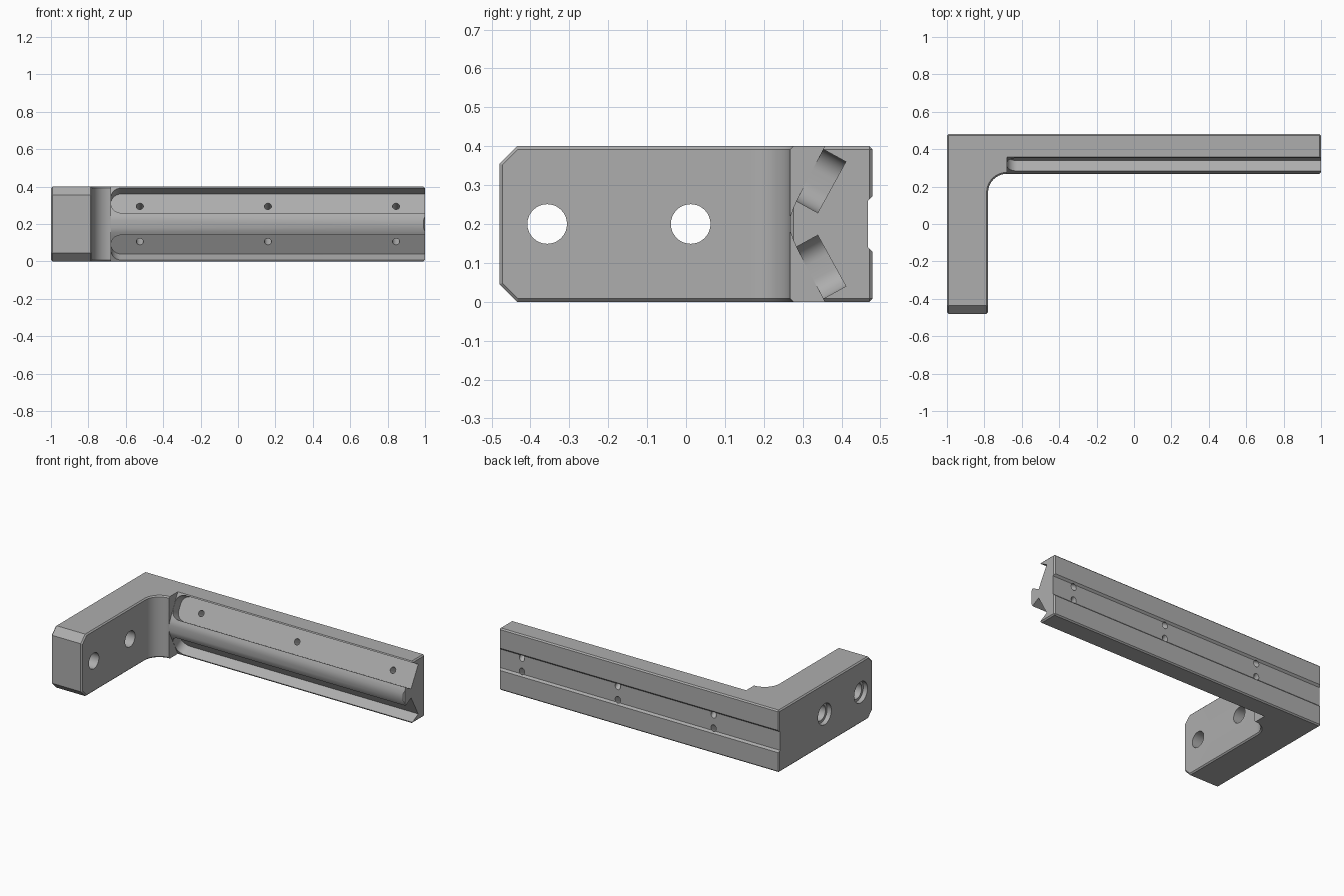
import bpy, bmesh, math
from mathutils import Vector

cube = bpy.data.objects.get("Cube")
if cube:
    bpy.data.objects.remove(cube, do_unlink=True)

grey = bpy.data.materials.new("machined grey")
grey.use_nodes = True
colour = (0.42, 0.42, 0.42, 1)
grey.diffuse_color = colour
grey.node_tree.nodes["Principled BSDF"].inputs["Base Color"].default_value = colour

MID = 0.2           # mid height
FRONT = 0.268       # front of the long arm
START = -0.68       # where the rail begins
ACROSS = Vector((0, 0.482, 0.876))   # across the upper slot floor
OUT = Vector((0, -0.876, 0.482))     # out of the upper slot
FLOOR = Vector((0, 0.375, 0.2945))   # centre of the upper slot floor


def prism(name, points, sweep):
    """Solid made by sweeping a flat outline along a vector."""
    bm = bmesh.new()
    face = bm.faces.new([bm.verts.new(p) for p in points])
    new = bmesh.ops.extrude_face_region(bm, geom=[face])["geom"]
    bmesh.ops.translate(bm, vec=sweep, verts=[v for v in new if isinstance(v, bmesh.types.BMVert)])
    bmesh.ops.recalc_face_normals(bm, faces=bm.faces)
    mesh = bpy.data.meshes.new(name)
    bm.to_mesh(mesh)
    bm.free()
    obj = bpy.data.objects.new(name, mesh)
    bpy.context.collection.objects.link(obj)
    mesh.materials.append(grey)
    return obj


def arc(cx, cy, r, start, end, n=10):
    return [(cx + r * math.cos(a), cy + r * math.sin(a))
            for a in (math.radians(start + (end - start) * i / n) for i in range(n + 1))]


def apply(obj, mod):
    bpy.ops.object.select_all(action="DESELECT")
    obj.select_set(True)
    bpy.context.view_layer.objects.active = obj
    bpy.ops.object.modifier_apply(modifier=mod.name)


def cut(obj, cutter):
    mod = obj.modifiers.new("cut", "BOOLEAN")
    mod.operation = "DIFFERENCE"
    mod.solver = "EXACT"
    mod.object = cutter
    apply(obj, mod)
    bpy.data.objects.remove(cutter, do_unlink=True)


def cylinder(start, axis, radius, length):
    axis = axis.normalized()
    u = axis.orthogonal().normalized()
    v = axis.cross(u)
    ring = arc(0, 0, radius, 0, 360, 32)[:-1]
    return prism("hole_cutter", [start + u * a + v * b for a, b in ring], axis * length)


def flip(v, side):
    """Mirror a direction for the lower half."""
    return Vector((v.x, v.y, v.z * side))


def place(v, side):
    """Mirror a position about mid height for the lower half."""
    return Vector((v.x, v.y, MID + (v.z - MID) * side))


# L-shaped bracket body with a filleted inner corner
outline = [(-1, -0.48), (-0.78, -0.48)]
outline += arc(START, FRONT - 0.1, 0.1, 180, 90, 14)
outline += [(1, FRONT), (1, 0.48), (-1, 0.48)]
body = prism("bracket", [(x, y, 0) for x, y in outline], Vector((0, 0, 0.4)))

# Large chamfers on the free end of the short arm
bm = bmesh.new()
bm.from_mesh(body.data)
ends = [e for e in bm.edges if all(v.co.y < -0.47 for v in e.verts)
        and abs(e.verts[0].co.x - e.verts[1].co.x) > 0.1]
bmesh.ops.bevel(bm, geom=ends, offset=0.045, segments=1, affect="EDGES")
bm.to_mesh(body.data)
bm.free()

# Fine chamfer on all sharp edges
fine = body.modifiers.new("fine_chamfer", "BEVEL")
fine.width = 0.008
fine.segments = 1
fine.limit_method = "ANGLE"
fine.angle_limit = math.radians(50)
apply(body, fine)

# Shallow channel along the back
channel = [(0.468, 0.14), (0.468, 0.26), (0.49, 0.282), (0.49, 0.118)]
cut(body, prism("channel_cutter", [(-1.1, y, z) for y, z in channel], Vector((2.2, 0, 0))))

# Sloped rail faces, round-ended slots and their screw holes, above and below
slope = [(0.1, 0.5), (0.409, 0.5), (0.285, 0.262), (0.277, 0.245), (0.267, 0.218), (0.1, 0.218)]
r, half = 0.055, 0.075
left = START + 0.001
slot = (arc(left + r, r - half, r, 270, 180) + arc(left + r, half - r, r, 180, 90)
        + [(1.1, half), (1.1, -half)])
for side in (1, -1):
    cut(body, prism("slope_cutter", [place(Vector((START, y, z)), side) for y, z in slope],
                    Vector((2, 0, 0))))
    floor, across, out = place(FLOOR, side), flip(ACROSS, side), flip(OUT, side)
    cut(body, prism("slot_cutter", [floor + Vector((x, 0, 0)) + across * u for x, u in slot],
                    out * 0.14))
    for x in (-0.525, 0.16, 0.845):
        cut(body, cylinder(floor + Vector((x, 0, 0)) + out * 0.03, -out, 0.019, 0.2))

# Counterbored mounting holes through the short arm
for y in (-0.357, 0.012):
    cut(body, cylinder(Vector((-1.1, y, MID)), Vector((1, 0, 0)), 0.051, 0.5))
    cut(body, cylinder(Vector((-1.1, y, MID)), Vector((1, 0, 0)), 0.068, 0.13))

bpy.ops.object.select_all(action="DESELECT")
body.select_set(True)
bpy.context.view_layer.objects.active = body
bpy.ops.object.shade_smooth_by_angle(angle=math.radians(29))
